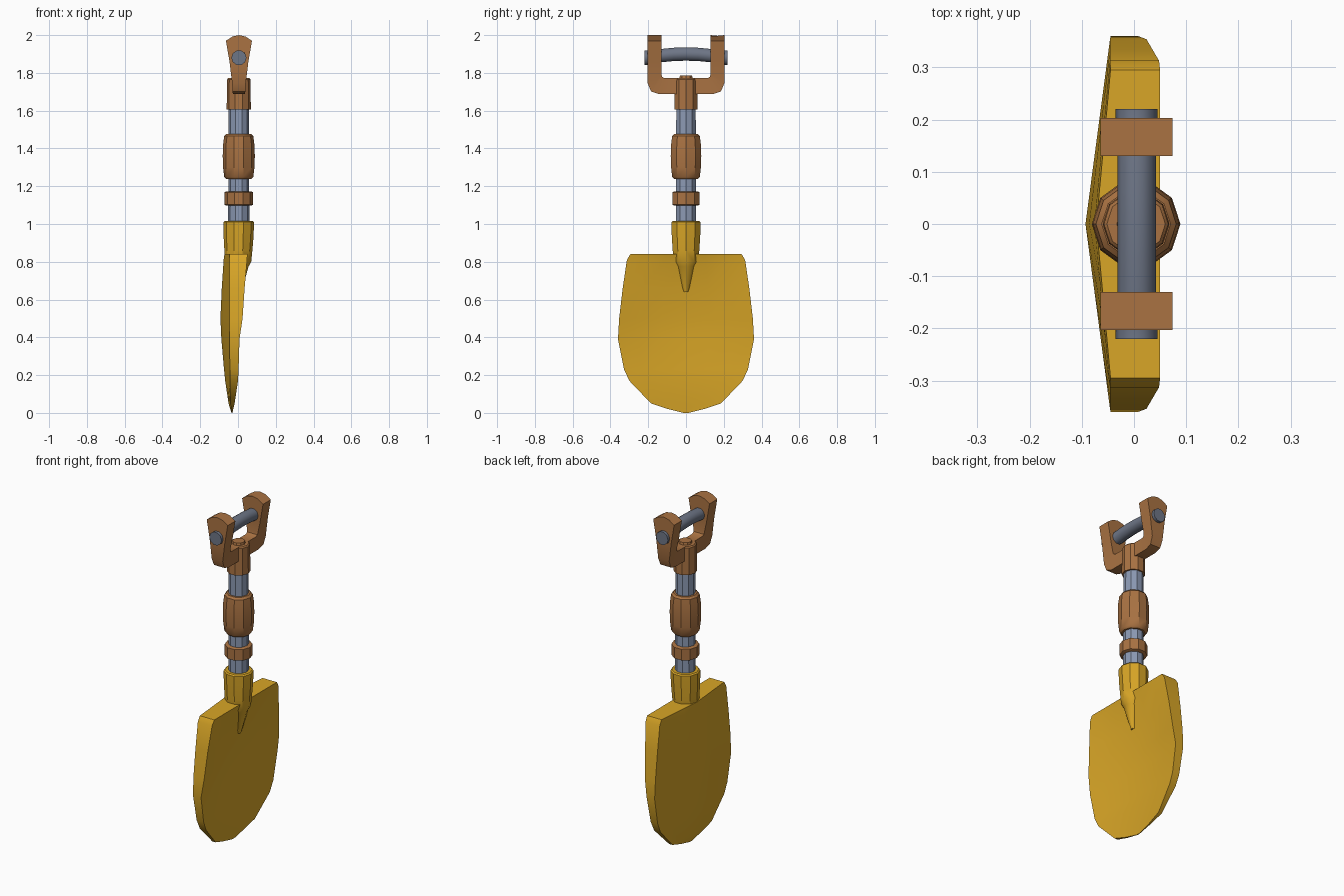
import bpy, bmesh, math

if "Cube" in bpy.data.objects:
    bpy.data.objects.remove(bpy.data.objects["Cube"])


def material(name, rgb):
    m = bpy.data.materials.new(name)
    m.diffuse_color = (*rgb, 1)
    m.use_nodes = True
    m.node_tree.nodes["Principled BSDF"].inputs["Base Color"].default_value = m.diffuse_color
    return m


YELLOW = material("yellow paint", (0.69, 0.38, 0.02))
BROWN = material("brown wood", (0.40, 0.17, 0.055))
STEEL = material("light steel", (0.26, 0.32, 0.45))
DARK = material("dark steel", (0.155, 0.18, 0.24))


def loft(name, rings, mat, angle=35):
    """Skin a list of equal-length point rings and cap both ends."""
    bm = bmesh.new()
    vs = [[bm.verts.new(p) for p in r] for r in rings]
    n = len(rings[0])
    for a, b in zip(vs, vs[1:]):
        for i in range(n):
            j = (i + 1) % n
            bm.faces.new((a[i], a[j], b[j], b[i]))
    bm.faces.new(vs[0])
    bm.faces.new(vs[-1])
    bmesh.ops.recalc_face_normals(bm, faces=bm.faces)
    me = bpy.data.meshes.new(name)
    bm.to_mesh(me)
    bm.free()
    me.materials.append(mat)
    ob = bpy.data.objects.new(name, me)
    bpy.context.collection.objects.link(ob)
    bpy.ops.object.select_all(action='DESELECT')
    ob.select_set(True)
    bpy.context.view_layer.objects.active = ob
    bpy.ops.object.shade_smooth_by_angle(angle=math.radians(angle))
    return ob


def lathe(name, profile, mat, cx=0.004, sides=10):
    """Profile entries: (z, radius) or (z, radius, x centre)."""
    rings = []
    for p in profile:
        x0 = p[2] if len(p) > 2 else cx
        rings.append([(x0 + p[1] * math.cos(2 * math.pi * k / sides),
                       p[1] * math.sin(2 * math.pi * k / sides), p[0])
                      for k in range(sides)])
    return loft(name, rings, mat)


# Blade: z, half width, back edge x, back centre x, front x, front dish depth
rows = [(0.84, .295, -.045, -.072, .050, 0),
        (0.81, .313, -.046, -.076, .048, .008),
        (0.66, .335, -.046, -.086, .035, .025),
        (0.50, .354, -.046, -.093, .024, .035),
        (0.39, .360, -.045, -.088, .008, .025),
        (0.23, .328, -.043, -.074, .003, .018),
        (0.17, .300, -.042, -.068, .000, .015),
        (0.05, .185, -.040, -.050, -.018, .006),
        (0.022, .10, -.036, -.042, -.025, .002),
        (0.00, .012, -.033, -.034, -.029, 0)]
ts = [-1, -.7, -.35, 0, .35, .7, 1]
rings = []
for z, w, xe, xc, xf, d in rows:
    back = [(xe + (xc - xe) * (1 - abs(t)), w * t, z) for t in ts]
    front = [(xf - d * (1 - t * t), w * t, z) for t in reversed(ts)]
    rings.append(back + front)
loft("blade", rings, YELLOW)

# Socket running into a tapering ridge on the blade face
lathe("socket", [(1.017, .074), (1.01, .081), (0.93, .079, .003), (0.86, .074, .002),
                 (0.80, .07, .0), (0.775, .056, .0), (0.64, .012, .006)], YELLOW)

# Shaft and its wooden fittings
lathe("shaft", [(0.98, .056), (1.64, .054)], STEEL)
lathe("band", [(1.097, .064), (1.102, .075), (1.168, .075), (1.173, .064)], BROWN)
lathe("grip", [(1.238, .066), (1.25, .077), (1.30, .083), (1.36, .085), (1.42, .083),
               (1.465, .077), (1.476, .066)], BROWN)
lathe("handle_collar", [(1.605, .064), (1.765, .062), (1.772, .056),
                        (1.772, .037), (1.785, .034)], BROWN)

# Forked yoke: inner (y, z), outer (y, z), half width in x, crown height
half = [((.06, 1.772), (.06, 1.688), .032, 0),
        ((.115, 1.772), (.145, 1.688), .032, 0),
        ((.127, 1.780), (.185, 1.702), .034, 0),
        ((.130, 1.795), (.203, 1.745), .036, 0),
        ((.130, 1.86), (.203, 1.86), .050, 0),
        ((.130, 1.97), (.203, 1.97), .069, .03)]
us = [-1, -.5, 0, .5, 1]


def yoke_ring(inner, outer, hw, crown, s):
    pts = [(.005 + hw * u, s * inner[0], inner[1] + crown * (1 - u * u)) for u in us]
    return pts + [(.005 + hw * u, s * outer[0], outer[1] + crown * (1 - u * u))
                  for u in reversed(us)]


loft("handle_yoke", [yoke_ring(*h, -1) for h in reversed(half)]
     + [yoke_ring(*h, 1) for h in half], BROWN, 40)

# Slightly bowed cross bar through the yoke
bar = []
for y in (-.22, -.204, -.13, -.065, 0, .065, .13, .204, .22):
    zc = 1.88 + .02 * max(0, 1 - (y / .2) ** 2)
    r = .040 if abs(y) > .2 else .037
    bar.append([(.005 + r * math.cos(math.pi * k / 5), y, zc + r * math.sin(math.pi * k / 5))
                for k in range(10)])
loft("cross_bar", bar, DARK, 40)
